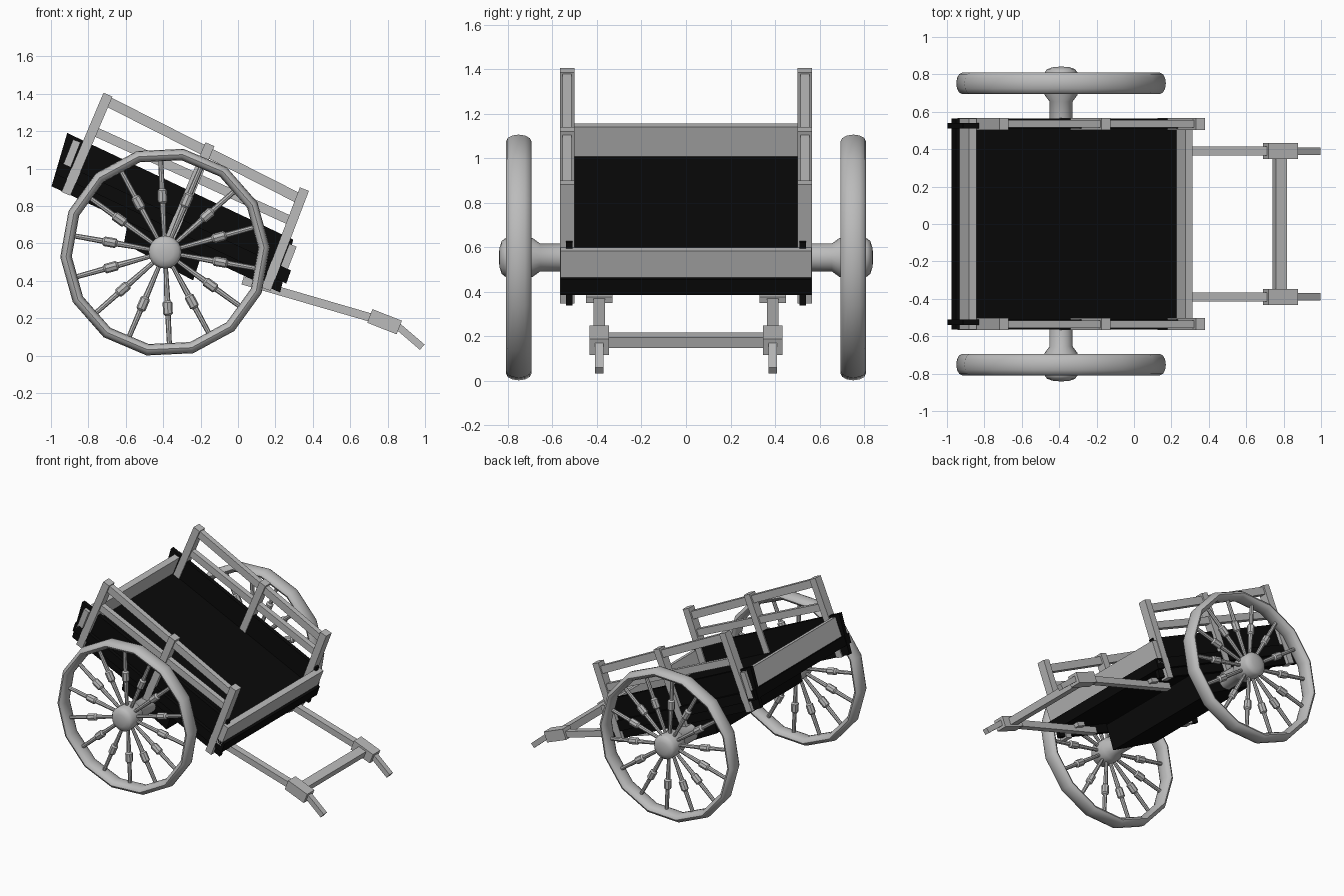
import bpy, bmesh, math
from mathutils import Matrix, Vector

if "Cube" in bpy.data.objects:
    bpy.data.objects.remove(bpy.data.objects["Cube"])


def material(name, v):
    m = bpy.data.materials.new(name)
    m.diffuse_color = (v, v, v, 1)
    m.use_nodes = True
    m.node_tree.nodes["Principled BSDF"].inputs["Base Color"].default_value = m.diffuse_color
    return m


GREY = material("grey wood", 0.5)
BLACK = material("black boards", 0.003)


def finish(name, bm, mat, smooth=False):
    bmesh.ops.recalc_face_normals(bm, faces=bm.faces[:])
    me = bpy.data.meshes.new(name)
    bm.to_mesh(me)
    bm.free()
    me.materials.append(mat)
    ob = bpy.data.objects.new(name, me)
    bpy.context.collection.objects.link(ob)
    if smooth:
        bpy.ops.object.select_all(action='DESELECT')
        ob.select_set(True)
        bpy.context.view_layer.objects.active = ob
        bpy.ops.object.shade_smooth_by_angle(angle=math.radians(40))
    return ob


def prism(name, pts, y0, y1, mat):
    """Side-view outline (x, z) extruded across y."""
    bm = bmesh.new()
    a = [bm.verts.new((x, y0, z)) for x, z in pts]
    b = [bm.verts.new((x, y1, z)) for x, z in pts]
    bm.faces.new(a)
    bm.faces.new(b)
    n = len(pts)
    for i in range(n):
        j = (i + 1) % n
        bm.faces.new((a[i], a[j], b[j], b[i]))
    return finish(name, bm, mat)


def beam(name, p0, p1, width, y0, y1, mat=GREY):
    """Straight bar between two side-view points."""
    p0, p1 = Vector(p0), Vector(p1)
    d = (p1 - p0).normalized()
    n = Vector((-d.y, d.x)) * width / 2
    return prism(name, [p0 - n, p1 - n, p1 + n, p0 + n], y0, y1, mat)


def lathe(bm, profile, sides, mat):
    """Rings of (height, radius) turned about local z, capped."""
    rings = []
    for h, r in profile:
        rings.append([bm.verts.new(mat @ Vector((
            r * math.cos(math.tau * k / sides),
            r * math.sin(math.tau * k / sides), h))) for k in range(sides)])
    for a, b in zip(rings, rings[1:]):
        for k in range(sides):
            j = (k + 1) % sides
            bm.faces.new((a[k], a[j], b[j], b[k]))
    bm.faces.new(rings[0])
    bm.faces.new(rings[-1])


# Wheels
CX, CZ, WY, N = -0.39, 0.553, 0.752, 14
START = math.radians(-87.3)
STEP = math.tau / N
SPOKE = [(0.06, 0.011), (0.26, 0.016), (0.27, 0.026), (0.33, 0.026),
         (0.34, 0.015), (0.52, 0.013)]
HUB = [(0.50, 0.062), (0.655, 0.062), (0.69, 0.088), (0.81, 0.088),
       (0.828, 0.074), (0.838, 0.045), (0.841, 0.012)]

for s, side in ((-1, "front"), (1, "back")):
    # 14-sided rim with an oval section
    bm = bmesh.new()
    rings = []
    for i in range(N):
        a = START + (i + 0.5) * STEP
        ring = []
        for k in range(12):
            t = math.tau * k / 12
            r = 0.530 + 0.031 * math.cos(t)
            ring.append(bm.verts.new((CX + r * math.cos(a),
                                      s * WY + 0.057 * math.sin(t),
                                      CZ + r * math.sin(a))))
        rings.append(ring)
    for i in range(N):
        a, b = rings[i], rings[(i + 1) % N]
        for k in range(12):
            j = (k + 1) % 12
            bm.faces.new((a[k], a[j], b[j], b[k]))
    finish(side + "_wheel_rim", bm, GREY, True)

    # Turned spokes
    bm = bmesh.new()
    for i in range(N):
        a = START + i * STEP
        m = (Matrix.Translation((CX, s * WY, CZ))
             @ Matrix.Rotation(math.pi / 2 - a, 4, 'Y'))
        lathe(bm, SPOKE, 8, m)
    finish(side + "_wheel_spokes", bm, GREY, True)

    # Hub and axle stub
    bm = bmesh.new()
    m = (Matrix.Translation((CX, 0, CZ))
         @ Matrix.Rotation(-s * math.pi / 2, 4, 'X'))
    lathe(bm, HUB, 20, m)
    finish(side + "_wheel_hub", bm, GREY, True)

# Bed floor and axle block
prism("bed_floor", [(-0.975, 0.97), (-0.953, 1.035), (0.283, 0.455),
                    (0.258, 0.385)], -0.565, 0.565, BLACK)
prism("axle_block", [(-0.61, 0.60), (-0.58, 0.76), (-0.18, 0.58),
                     (-0.24, 0.402)], -0.505, 0.505, BLACK)

# End boards
beam("rear_board", (-0.932, 0.97), (-0.862, 1.148), 0.042, -0.565, 0.565)
beam("front_board", (0.235, 0.44), (0.294, 0.59), 0.042, -0.565, 0.565)


def both(name, fn, p0, p1, *w):
    """Same part on both sides of the cart."""


for s, side in ((-1, "front"), (1, "back")):
    def span(a, b):
        return sorted((s * a, s * b))

    # Black side panels
    prism(side + "_side_panel", [(-0.913, 1.19), (-0.997, 0.905),
                                 (0.225, 0.337), (0.295, 0.62)],
          *span(0.51, 0.54), BLACK)
    # Posts
    for label, lo, hi in (("rear", (-0.92, 0.865), (-0.695, 1.395)),
                          ("middle", (-0.375, 0.60), (-0.15, 1.13)),
                          ("fore", (0.15, 0.355), (0.355, 0.89))):
        beam(f"{side}_{label}_post", lo, hi, 0.052, *span(0.502, 0.567))
    # Rails
    beam(side + "_upper_rail", (-0.71, 1.365), (0.33, 0.838), 0.055,
         *span(0.515, 0.555))
    beam(side + "_lower_rail", (-0.77, 1.20), (0.28, 0.722), 0.05,
         *span(0.515, 0.555))
    # Pull shaft, grip block and bent tip
    beam(side + "_shaft", (0.025, 0.402), (0.72, 0.20), 0.045,
         *span(0.365, 0.415))
    beam(side + "_shaft_block", (0.705, 0.212), (0.862, 0.150), 0.078,
         *span(0.347, 0.433))
    beam(side + "_shaft_tip", (0.845, 0.165), (0.985, 0.045), 0.038,
         *span(0.37, 0.41))
    # Bracket holding the shaft under the floor
    beam(side + "_shaft_bracket", (0.16, 0.385), (0.22, 0.362), 0.03,
         *span(0.33, 0.45))

# Crossbar between the shafts
beam("crossbar", (0.75, 0.192), (0.81, 0.170), 0.05, -0.36, 0.36)
